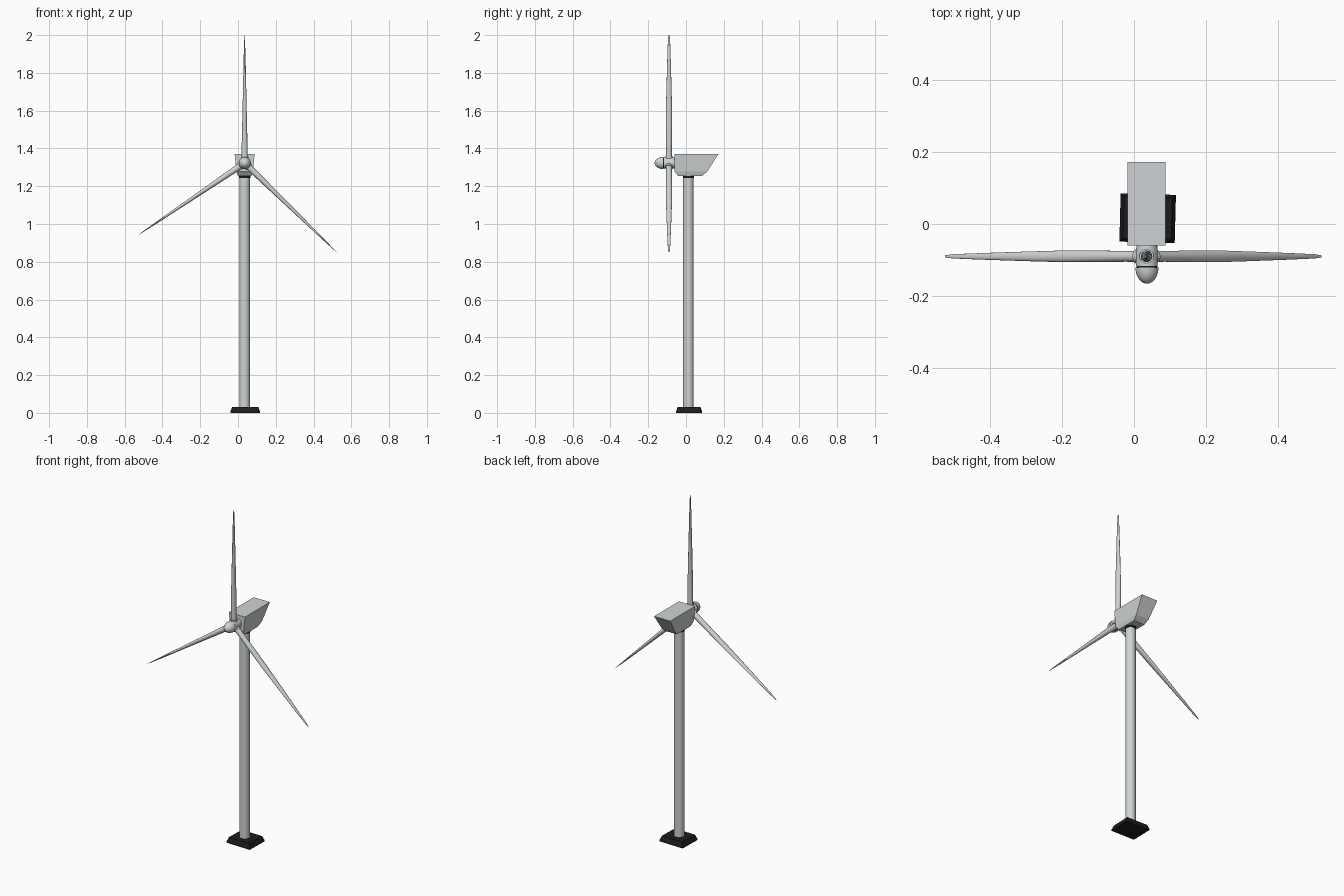
import bpy, bmesh
from math import sin, cos, pi, radians
from mathutils import Matrix, Vector

if "Cube" in bpy.data.objects:
    bpy.data.objects.remove(bpy.data.objects["Cube"])

CX, CY, HUB_Z, ROTOR_Y = 0.035, 0.013, 1.323, -0.09


def material(name, rgb):
    m = bpy.data.materials.new(name)
    m.diffuse_color = (*rgb, 1)
    m.use_nodes = True
    m.node_tree.nodes["Principled BSDF"].inputs["Base Color"].default_value = m.diffuse_color
    return m


LIGHT = material("pale_grey", (0.62, 0.65, 0.66))
DARK = material("black", (0.012, 0.012, 0.013))


def loft(name, rings, mat, smooth=True, xform=Matrix()):
    """Skin a list of equal-length point rings and cap both ends."""
    bm = bmesh.new()
    rows = [[bm.verts.new(xform @ Vector(p)) for p in ring] for ring in rings]
    n = len(rows[0])
    for a, b in zip(rows, rows[1:]):
        for i in range(n):
            j = (i + 1) % n
            bm.faces.new((a[i], a[j], b[j], b[i]))
    bm.faces.new(rows[0][::-1])
    bm.faces.new(rows[-1])
    bmesh.ops.recalc_face_normals(bm, faces=bm.faces)
    mesh = bpy.data.meshes.new(name)
    bm.to_mesh(mesh)
    bm.free()
    mesh.materials.append(mat)
    ob = bpy.data.objects.new(name, mesh)
    bpy.context.collection.objects.link(ob)
    if smooth:
        bpy.ops.object.select_all(action='DESELECT')
        ob.select_set(True)
        bpy.context.view_layer.objects.active = ob
        bpy.ops.object.shade_smooth_by_angle(angle=radians(40))
    return ob


def ellipse(rx, ry, z, n=32):
    return [(rx * cos(2 * pi * i / n), ry * sin(2 * pi * i / n), z) for i in range(n)]


def lathe(name, profile, mat, xform):
    return loft(name, [ellipse(r, r, z) for r, z in profile], mat, xform=xform)


def rect(hx, hy, z):
    return [(-hx, -hy, z), (hx, -hy, z), (hx, hy, z), (-hx, hy, z)]


# Footing, tower and yaw collar
axis = Matrix.Translation((CX + 0.003, CY + 0.003, 0))
loft("footing", [rect(0.077, 0.067, 0), rect(0.077, 0.067, 0.007), rect(0.067, 0.058, 0.032)],
     DARK, smooth=False, xform=axis @ Matrix.Rotation(radians(-1.5), 4, 'Z'))
axis = Matrix.Translation((CX, CY, 0))
lathe("tower", [(0.028, 0.02), (0.028, 1.245)], LIGHT, axis)
lathe("yaw_collar", [(0.030, 1.243), (0.030, 1.262)], DARK, axis)

# Nacelle: levels from bottom to top (half width, front y, back y, z)
levels = [(0.036, -0.042, 0.085, 1.255), (0.043, -0.06, 0.113, 1.278), (0.053, -0.06, 0.172, 1.371)]
loft("nacelle", [[(CX - w, f, z), (CX + w, f, z), (CX + w, b, z), (CX - w, b, z)]
                 for w, f, b, z in levels], LIGHT, smooth=False)

# Hub, ring and nose along -y
shaft = Matrix.Translation((CX + 0.001, 0, HUB_Z)) @ Matrix.Rotation(pi / 2, 4, 'X')
lathe("hub", [(0.028, 0.05), (0.030, 0.07), (0.030, 0.117)], LIGHT, shaft)
lathe("hub_ring", [(0.029, 0.115), (0.029, 0.123)], DARK, shaft)
lathe("nose", [(0.032 * cos(t * pi / 20), 0.121 + 0.045 * sin(t * pi / 20)) for t in range(10)]
      + [(0.0005, 0.166)], LIGHT, shaft)

# Blades: (distance, half width in rotor plane, half depth along shaft, twist)
sections = [(0.0, 0.016, 0.016, 0), (0.07, 0.016, 0.015, 0), (0.16, 0.014, 0.016, 4),
            (0.28, 0.011, 0.0165, 8), (0.42, 0.008, 0.013, 8), (0.56, 0.005, 0.009, 6),
            (0.65, 0.002, 0.006, 3), (0.677, 0.0006, 0.003, 0)]
for name, angle in (("top", 0), ("right", 134.1), ("left", -124.1)):
    place = Matrix.Translation((CX, ROTOR_Y, HUB_Z)) @ Matrix.Rotation(radians(angle), 4, 'Y')
    rings = [[Matrix.Rotation(radians(tw), 3, 'Z') @ Vector(p) for p in ellipse(w, d, r, 20)]
             for r, w, d, tw in sections]
    loft("blade_" + name, rings, LIGHT, xform=place)
    lathe("blade_socket_" + name, [(0.020, 0.0), (0.020, 0.034)], LIGHT, place)
